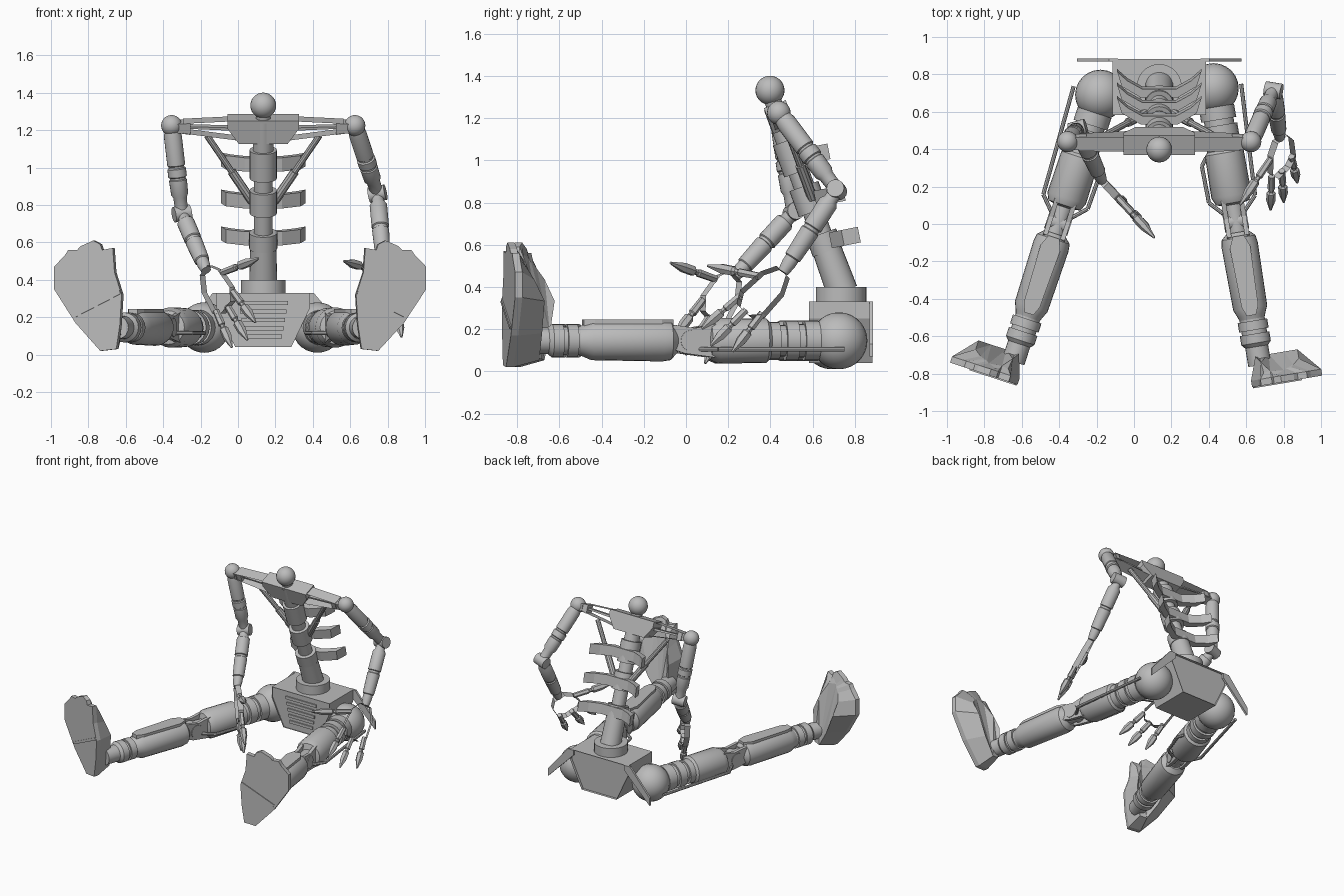
import bpy, bmesh, math
from mathutils import Vector, Matrix

cube = bpy.data.objects.get("Cube")
if cube:
    bpy.data.objects.remove(cube)

grey = bpy.data.materials.new("plain grey")
grey.use_nodes = True
grey.diffuse_color = (0.5, 0.5, 0.5, 1)
for node in grey.node_tree.nodes:
    if node.type == 'BSDF_PRINCIPLED':
        node.inputs["Base Color"].default_value = (0.5, 0.5, 0.5, 1)


def finish(name, bm, smooth=True):
    bmesh.ops.recalc_face_normals(bm, faces=bm.faces)
    mesh = bpy.data.meshes.new(name)
    bm.to_mesh(mesh)
    bm.free()
    mesh.materials.append(grey)
    ob = bpy.data.objects.new(name, mesh)
    bpy.context.collection.objects.link(ob)
    if smooth:
        bpy.ops.object.select_all(action='DESELECT')
        ob.select_set(True)
        bpy.context.view_layer.objects.active = ob
        bpy.ops.object.shade_smooth_by_angle(angle=math.radians(35))
    return ob


def basis(origin, x, y):
    """Matrix whose first two axes follow x and y (y made square to x)."""
    x = Vector(x).normalized()
    y = Vector(y)
    y = (y - x * y.dot(x)).normalized()
    m = Matrix((x, y, x.cross(y))).transposed().to_4x4()
    m.translation = Vector(origin)
    return m


def lathe(name, a, b, profile, segs=20):
    """Round part along a-b; profile holds (distance, radius) pairs."""
    a, d = Vector(a), (Vector(b) - Vector(a)).normalized()
    q = d.to_track_quat('Z', 'Y')
    bm = bmesh.new()
    rings = []
    for t, r in profile:
        rings.append([bm.verts.new(a + q @ Vector((r * math.cos(math.tau * k / segs),
                      r * math.sin(math.tau * k / segs), t))) for k in range(segs)])
    for lo, hi in zip(rings, rings[1:]):
        for k in range(segs):
            n = (k + 1) % segs
            bm.faces.new((lo[k], lo[n], hi[n], hi[k]))
    bm.faces.new(rings[0])
    bm.faces.new(rings[-1])
    return finish(name, bm)


def rod(name, a, b, r0, r1=None, segs=8):
    length = (Vector(b) - Vector(a)).length
    return lathe(name, a, b, [(0, r0), (length, r0 if r1 is None else r1)], segs)


def ball(name, centre, r):
    bm = bmesh.new()
    bmesh.ops.create_uvsphere(bm, u_segments=24, v_segments=14, radius=r,
                              matrix=Matrix.Translation(Vector(centre)))
    return finish(name, bm)


def prism(name, m, pts, thick, rim=0):
    """Outline in the xy plane of m, thickened along z; a rim leaves it open."""
    bm = bmesh.new()
    face = bm.faces.new([bm.verts.new((p[0], p[1], -thick / 2)) for p in pts])
    if rim:
        bmesh.ops.inset_individual(bm, faces=[face], thickness=rim)
        bmesh.ops.delete(bm, geom=[face], context='FACES')
    ext = bmesh.ops.extrude_face_region(bm, geom=bm.faces[:], use_keep_orig=True)
    bmesh.ops.translate(bm, vec=(0, 0, thick),
                        verts=[g for g in ext["geom"] if isinstance(g, bmesh.types.BMVert)])
    bm.transform(m)
    return finish(name, bm, False)


CX = 0.135
UP = Vector((0, 0, 1))
SPINE = Vector((0, -0.342, 0.94))
spine_base = Vector((CX, 0.74, 0.38))


# Pelvis, with front slats, back plate and sloping back wings
def upright(y):
    return basis((CX, y, 0), (1, 0, 0), (0, 0, 1))


wedge = [(-0.15, 0.04), (0.15, 0.04), (0.25, 0.25), (0.25, 0.33), (-0.25, 0.33), (-0.25, 0.25)]
prism("pelvis", upright(0.727), wedge, 0.27)
prism("pelvis_front_rim", upright(0.59), wedge, 0.016, rim=0.03)
prism("pelvis_back_rim", upright(0.868), wedge, 0.03, rim=0.025)
for i in range(5):
    z, w = 0.085 + 0.045 * i, 0.10 + 0.008 * i
    prism("pelvis_slat", upright(0.588), [(-w, z), (w, z), (w, z + 0.022), (-w, z + 0.022)], 0.009)
for s in (-1, 1):
    prism("back_wing", upright(0.878),
          [(s * 0.22, 0.33), (s * 0.27, 0.33), (s * 0.44, 0.13), (s * 0.44, 0.07), (s * 0.22, 0.29)], 0.016)

# Spine with cuffs
rod("spine_seat", (CX, 0.735, 0.32), (CX, 0.735, 0.40), 0.12, segs=28)
lathe("spine", spine_base, spine_base + SPINE,
      [(0, 0.075), (0.2, 0.07), (0.2, 0.075), (0.29, 0.075), (0.29, 0.05), (0.40, 0.05), (0.40, 0.073),
       (0.53, 0.073), (0.53, 0.05), (0.60, 0.05), (0.60, 0.073), (0.76, 0.073), (0.76, 0.055), (0.93, 0.055)], 24)

# Ribs: swept back bands
for t in (0.25, 0.46, 0.67):
    m = basis(spine_base + SPINE * t, (1, 0, 0), (0, 1, 0.2))
    rib = [(-0.225, 0.17), (-0.20, 0.09), (-0.10, 0.03), (0.10, 0.03), (0.20, 0.09), (0.225, 0.17),
           (0.17, 0.12), (0.09, 0.075), (-0.09, 0.075), (-0.17, 0.12)]
    prism("rib", m, rib, 0.075)

# Shoulder yoke and head
yoke = basis((CX, 0.44, 1.215), (1, 0, 0), SPINE)
prism("chest_block", yoke, [(-0.19, 0.055), (-0.19, 0.01), (-0.13, -0.075), (0.13, -0.075),
                            (0.19, 0.01), (0.19, 0.055)], 0.11)
for s in (-1, 1):
    prism("yoke_arm", yoke, [(s * 0.14, -0.06), (s * 0.43, -0.02), (s * 0.43, 0.035), (s * 0.14, 0.05)],
          0.08, rim=0.017)
    prism("yoke_slat", yoke, [(s * 0.16, -0.012), (s * 0.42, 0.0), (s * 0.42, 0.012), (s * 0.16, 0.004)], 0.04)
    prism("yoke_end", yoke, [(s * 0.39, -0.03), (s * 0.46, -0.02), (s * 0.46, 0.03), (s * 0.39, 0.035)], 0.07)
    top, low = Vector((CX + s * 0.30, 0.47, 1.17)), Vector((CX + s * 0.06, 0.60, 0.82))
    rod("chest_strut", top, low, 0.017, segs=10)
    rod("chest_strut_sleeve", low.lerp(top, 0.45), low, 0.024, segs=10)
rod("neck", (CX, 0.435, 1.22), (CX, 0.405, 1.30), 0.04, segs=16)
ball("head", (CX, 0.398, 1.332), 0.069)


# Arms and hands
def arm(side, shoulder, elbow, wrist, mid_tip, index_dir):
    shoulder, elbow, wrist = Vector(shoulder), Vector(elbow), Vector(wrist)
    ball(side + "_shoulder", shoulder, 0.056)
    n = (elbow - shoulder).length
    lathe(side + "_upper_arm", shoulder, elbow,
          [(0.03, 0.042), (0.06, 0.048), (n * .45, 0.048), (n * .46, 0.042), (n * .48, 0.042), (n * .49, 0.05),
           (n * .58, 0.05), (n * .59, 0.043), (n * .61, 0.043), (n * .62, 0.048), (n * .78, 0.046),
           (n * .82, 0.036), (n, 0.034)])
    hinge = (elbow - shoulder).cross(wrist - elbow).normalized()
    rod(side + "_elbow", elbow - hinge * 0.045, elbow + hinge * 0.045, 0.042, segs=16)
    n = (wrist - elbow).length
    lathe(side + "_forearm", elbow, wrist,
          [(0, 0.03), (n * .12, 0.034), (n * .16, 0.047), (n * .45, 0.047), (n * .46, 0.04), (n * .49, 0.04),
           (n * .50, 0.046), (n * .82, 0.041), (n * .83, 0.034), (n * .9, 0.034), (n, 0.026)])
    hand = basis(wrist, Vector(mid_tip) - wrist, index_dir)
    prism(side + "_palm", hand, [(0, -0.04), (0, 0.04), (0.07, 0.085), (0.2, 0.095), (0.26, 0.05),
                                 (0.26, -0.05), (0.22, -0.10), (0.08, -0.09)], 0.04, rim=0.024)
    digits = [((0.21, -0.085), (0.44, -0.12)), ((0.25, 0.0), (0.49, 0.0)),
              ((0.22, 0.085), (0.46, 0.11)), ((0.09, 0.085), (0.22, 0.355))]
    for base, tip in digits:
        a, b = hand @ Vector((*base, 0)), hand @ Vector((*tip, 0))
        n = (b - a).length
        lathe(side + "_finger", a, b,
              [(0, 0.018), (n * .38, 0.02), (n * .40, 0.014), (n * .46, 0.014), (n * .5, 0.025),
               (n * .72, 0.025), (n, 0.006)], 6)


arm("left", (CX + 0.49, 0.44, 1.225), (0.745, 0.715, 0.86), (0.78, 0.46, 0.47),
    (0.80, 0.125, 0.13), (-0.13, -0.15, 0.08))
arm("right", (CX - 0.49, 0.44, 1.225), (-0.30, 0.51, 0.755), (-0.17, 0.23, 0.45),
    (0.05, 0.0, 0.08), (0.1, -0.11, 0.09))


# Legs and feet
def leg(side, hip, d, out):
    hip, d = Vector(hip), Vector(d).normalized()
    o = Vector((-d.y, d.x, 0)) * out

    def at(t, across=0, z=0):
        return hip + d * t + o * across + UP * z

    ball(side + "_hip", at(0.0), 0.135)
    lathe(side + "_hip_rings", hip, at(1),
          [(0.1, 0.095), (0.17, 0.095), (0.17, 0.08), (0.2, 0.08), (0.2, 0.095), (0.26, 0.095),
           (0.26, 0.075), (0.29, 0.075), (0.29, 0.09), (0.36, 0.09)])
    lathe(side + "_thigh", hip, at(1),
          [(0.33, 0.085), (0.35, 0.105), (0.58, 0.108), (0.62, 0.09), (0.63, 0.05), (0.82, 0.05)], 24)
    knee = basis(at(0.6, 0, 0), d, UP)
    for k in (-1, 1):
        m = knee.copy()
        m.translation += o * (0.048 * k)
        prism(side + "_knee_fork", m, [(0, -0.08), (0, 0.08), (0.1, 0.06), (0.2, 0.075), (0.24, 0.03),
                                       (0.24, -0.03), (0.15, -0.06)], 0.025)
    rod(side + "_knee_pin", at(0.72, -0.065), at(0.72, 0.065), 0.05, segs=16)
    lathe(side + "_shin", hip, at(1),
          [(0.78, 0.06), (0.81, 0.092), (0.85, 0.098), (1.19, 0.092), (1.23, 0.075), (1.25, 0.068)], 24)
    flat = basis(at(0.8, 0, 0.085), d, o)
    prism(side + "_shin_panel", flat, [(0, -0.03), (0, 0.03), (0.06, 0.055), (0.38, 0.045), (0.43, 0.025),
                                       (0.43, -0.025), (0.38, -0.045), (0.06, -0.055)], 0.03)
    lathe(side + "_ankle", hip, at(1),
          [(1.23, 0.068), (1.26, 0.068), (1.26, 0.08), (1.31, 0.08), (1.31, 0.068), (1.33, 0.068),
           (1.33, 0.08), (1.38, 0.08), (1.4, 0.062), (1.5, 0.062)])
    # Guard rails beside the thigh
    rails = [[(0.0, 0.15, -0.04), (0.35, 0.135, -0.04), (0.6, 0.125, -0.04), (0.68, 0.05, -0.04)],
             [(0.36, -0.10, -0.03), (0.4, -0.13, -0.03), (0.6, -0.125, -0.03), (0.68, -0.05, -0.03)]]
    for path in rails:
        for p, q in zip(path, path[1:]):
            rod(side + "_thigh_rail", at(*p), at(*q), 0.011)
    # Foot: notched sole, thick at the heel and thin at the toes
    sole = [(-0.03, 0.03), (0.06, 0.02), (0.20, 0.17), (0.32, 0.35), (0.32, 0.47), (0.26, 0.53), (0.24, 0.56),
            (0.19, 0.56), (0.17, 0.58), (0.10, 0.61), (0.06, 0.59), (0.05, 0.56), (-0.01, 0.57),
            (-0.02, 0.44), (-0.06, 0.32), (-0.05, 0.16)]
    bm = bmesh.new()
    ground = at(1.61) - UP * hip.z
    rings = [[], [], []]
    for x, z in sole:
        deep = 0.16 if z < 0.36 else 0.16 - 0.45 * (z - 0.36)
        xi, zi = 0.05 + (x - 0.05) * 0.6, 0.24 + (z - 0.24) * 0.85
        for ring, (px, pz, depth) in zip(rings, ((x, z, 0), (x, z, 0.035), (xi, zi, deep))):
            ring.append(bm.verts.new(ground + o * px + UP * pz - d * depth))
    for lo, hi in zip(rings, rings[1:]):
        for k in range(len(sole)):
            n = (k + 1) % len(sole)
            bm.faces.new((lo[k], lo[n], hi[n], hi[k]))
    bm.faces.new(rings[0])
    bmesh.ops.triangulate(bm, faces=[bm.faces.new(rings[-1])])
    finish(side + "_foot", bm, False)
    seam = basis(ground + d * 0.002, o, UP)
    prism(side + "_sole_bar", seam, [(-0.055, 0.325), (0.2, 0.2), (0.21, 0.215), (-0.05, 0.345)], 0.009)


leg("left", (0.425, 0.725, 0.145), (0.165, -0.986, 0), 1)
leg("right", (-0.18, 0.69, 0.145), (-0.31, -0.95, 0), -1)
